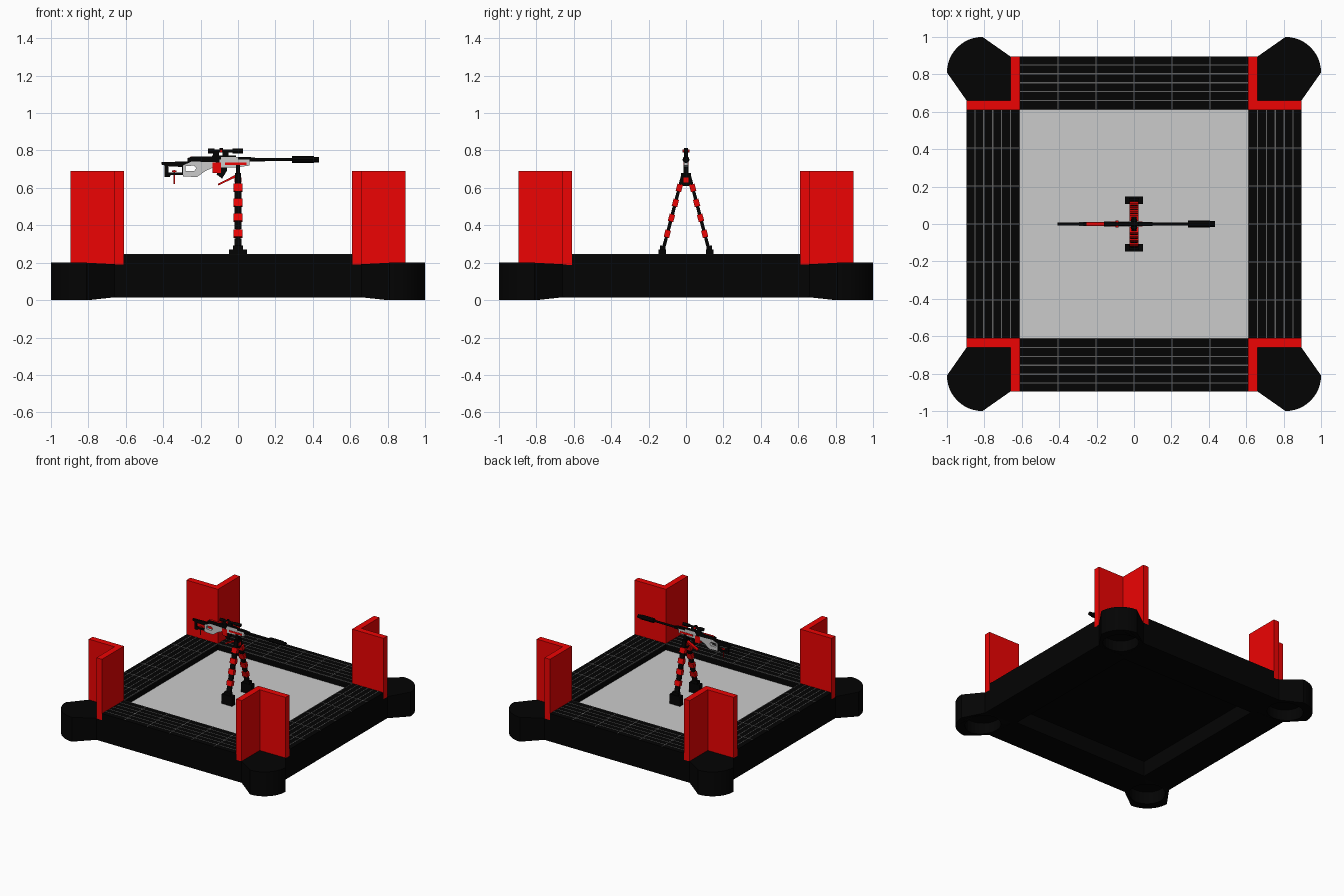
import bpy, math
from mathutils import Vector, Matrix

if "Cube" in bpy.data.objects:
    bpy.data.objects.remove(bpy.data.objects["Cube"])


def material(name, rgb):
    m = bpy.data.materials.new(name)
    m.diffuse_color = (*rgb, 1)
    m.use_nodes = True
    m.node_tree.nodes["Principled BSDF"].inputs["Base Color"].default_value = m.diffuse_color
    return m


BLACK = material("black", (0.001, 0.001, 0.001))
RED = material("red", (0.85, 0.001, 0.001))
DARK = material("line_grey", (0.12, 0.12, 0.12))


def paint(ob, name, mat):
    ob.name = name
    if mat:
        ob.data.materials.append(mat)
    return ob


def box(name, lo, hi, mat=None):
    lo, hi = Vector(lo), Vector(hi)
    bpy.ops.mesh.primitive_cube_add(size=1)
    ob = bpy.context.object
    ob.data.transform(Matrix.Translation((lo + hi) / 2) @ Matrix.Diagonal((*(hi - lo), 1)))
    return paint(ob, name, mat)


def prism(name, loops, lo, hi, mat=None, side=False):
    """Filled outline (later loops are holes), extruded along z, or along y if side."""
    cu = bpy.data.curves.new(name, 'CURVE')
    cu.dimensions, cu.fill_mode = '2D', 'BOTH'
    cu.extrude = (hi - lo) / 2
    for pts in loops:
        sp = cu.splines.new('POLY')
        sp.points.add(len(pts) - 1)
        for p, q in zip(sp.points, pts):
            p.co = (q[0], q[1], 0, 1)
        sp.use_cyclic_u = True
    ob = bpy.data.objects.new(name, cu)
    bpy.context.collection.objects.link(ob)
    bpy.ops.object.select_all(action='DESELECT')
    ob.select_set(True)
    bpy.context.view_layer.objects.active = ob
    bpy.ops.object.convert(target='MESH')
    ob = bpy.context.object
    ob.data.transform(Matrix.Translation((0, 0, (lo + hi) / 2)))
    if side:
        ob.data.transform(Matrix.Rotation(math.pi / 2, 4, 'X'))
    bpy.ops.object.shade_flat()
    return paint(ob, name, mat)


def tube(name, a, b, r, mat=None, sides=12, r2=None):
    a, b = Vector(a), Vector(b)
    bpy.ops.mesh.primitive_cone_add(vertices=sides, radius1=r, radius2=r if r2 is None else r2,
                                    depth=(b - a).length)
    ob = bpy.context.object
    rot = (b - a).to_track_quat('Z', 'Y').to_matrix().to_4x4()
    ob.data.transform(Matrix.Translation((a + b) / 2) @ rot)
    bpy.ops.object.shade_smooth_by_angle(angle=math.radians(40))
    return paint(ob, name, mat)


def square(h):
    return [(-h, -h), (h, -h), (h, h), (-h, h)]


def spin(ob, k):
    ob.data.transform(Matrix.Rotation(k * math.pi / 2, 4, 'Z'))


# Platform frame with notched corners, hollow underneath, and a sunken grey floor
notch = [(0.895, -0.65), (0.895, 0.65), (0.65, 0.65)]
frame = []
for k in range(4):
    c, s = (1, 0, -1, 0)[k], (0, 1, 0, -1)[k]
    frame += [(c * x - s * y, s * x + c * y) for x, y in notch]
prism("platform_frame", [frame, square(0.62)], 0.015, 0.19, BLACK)
box("platform_underside", (-0.62, -0.62, 0.14), (0.62, 0.62, 0.185), BLACK)
box("floor_panel", (-0.612, -0.612, 0.18), (0.612, 0.612, 0.192))

# Corner foot outline and its round socket
arc = [(0.81 + 0.19 * math.cos(t * math.pi / 24), 0.81 + 0.19 * math.sin(t * math.pi / 24))
       for t in range(13)]
foot = [(0.64, 0.64), (0.895, 0.64), (0.895, 0.66)] + arc + [(0.66, 0.895), (0.64, 0.895)]
ring = [(0.8 + 0.135 * math.cos(t * math.pi / 12), 0.8 + 0.135 * math.sin(t * math.pi / 12))
        for t in range(24)]
ell = [(0.61, 0.61), (0.895, 0.61), (0.895, 0.66), (0.66, 0.66), (0.66, 0.895), (0.61, 0.895)]

for k in range(4):
    # Corner feet, slightly tapered toward the platform
    for name, loops, lo, hi in (("corner_foot_socket", [foot, ring], 0, 0.1),
                                ("corner_foot_top", [foot], 0.1, 0.2)):
        ob = prism(name, loops, lo, hi, BLACK)
        for v in ob.data.vertices:
            s = max(0, (0.8 - min(v.co.x, v.co.y)) / 0.14)
            if v.co.z < 0.01:
                v.co.z += 0.015 * s
            elif v.co.z > 0.19:
                v.co.z -= 0.008 * s
        spin(ob, k)
    # Red corner walls
    spin(prism("corner_wall", [ell], 0.188, 0.69, RED), k)
    # Raised side strips with a line grid
    spin(box("side_strip", (-0.611, -0.895, 0.185), (0.611, -0.611, 0.244), BLACK), k)
    for i in range(6):
        x = -0.61 + i * 0.2033
        y = -0.613 - i * 0.0475
        if i:
            spin(box("strip_cross_line", (x - 0.003, -0.893, 0.24), (x + 0.003, -0.611, 0.2455), DARK), k)
        spin(box("strip_long_line", (-0.61, y - 0.003, 0.24), (0.61, y + 0.003, 0.2455), DARK), k)

# Bipod legs with red collars and block feet standing on the sunken floor
box("bipod_hub", (-0.016, -0.027, 0.61), (0.016, 0.027, 0.68), BLACK)
box("bipod_neck", (-0.012, -0.013, 0.67), (0.012, 0.013, 0.73), BLACK)
box("bipod_pin", (-0.018, -0.014, 0.63), (0.018, 0.014, 0.655), RED)
for s in (-1, 1):
    top, bot = Vector((0, s * 0.015, 0.68)), Vector((0, s * 0.122, 0.27))
    at = lambda z: top.lerp(bot, (0.68 - z) / 0.41)
    tilt = Matrix.Rotation(s * math.atan2(0.107, 0.41), 4, 'X')

    def leg_block(name, z, hx, hy, hz, mat):
        ob = box(name, (-hx, -hy, -hz), (hx, hy, hz), mat)
        ob.data.transform(Matrix.Translation(at(z)) @ tilt)

    leg_block("bipod_leg", 0.475, 0.014, 0.008, 0.21, BLACK)
    for z in (0.6, 0.52, 0.44, 0.355):
        leg_block("leg_collar", z, 0.024, 0.015, 0.02, RED)
    for z in (0.56, 0.48, 0.4, 0.31):
        leg_block("leg_sleeve", z, 0.019, 0.009, 0.018, BLACK)
    box("leg_ankle", (-0.027, s * 0.125 - 0.015, 0.265), (0.027, s * 0.125 + 0.015, 0.292), BLACK)
    box("leg_foot", (-0.047, s * 0.126 - 0.02, 0.19), (0.047, s * 0.126 + 0.02, 0.27), BLACK)

# Barrel and muzzle
tube("barrel", (-0.02, 0, 0.751), (0.31, 0, 0.751), 0.009, BLACK, r2=0.008)
tube("muzzle_brake", (0.29, 0, 0.751), (0.405, 0, 0.751), 0.019, BLACK, 8)
tube("muzzle_tip", (0.4, 0, 0.751), (0.434, 0, 0.751), 0.015, BLACK, 8)

# Receiver and fore-end
prism("receiver", [[(-0.27, 0.742), (-0.27, 0.76), (-0.24, 0.768), (0.06, 0.765), (0.1, 0.76),
                    (0.1, 0.744), (-0.05, 0.735)]], -0.011, 0.011, BLACK, True)
prism("fore_end", [[(-0.1, 0.71), (-0.1, 0.752), (0.062, 0.752), (0.062, 0.72), (0, 0.71)]],
      -0.012, 0.012, None, True)
box("fore_end_rail", (-0.07, -0.014, 0.722), (0.045, 0.014, 0.737), RED)
box("receiver_side_plate", (-0.09, -0.0125, 0.752), (0, 0.0125, 0.764))

# Stock with thumb hole, butt frame and rear support
prism("stock", [[(-0.295, 0.662), (-0.295, 0.72), (-0.25, 0.74), (-0.12, 0.745), (-0.12, 0.715),
                 (-0.175, 0.69), (-0.2, 0.672), (-0.22, 0.658)],
                [(-0.28, 0.69), (-0.28, 0.716), (-0.235, 0.72), (-0.222, 0.705), (-0.235, 0.69)]],
      -0.011, 0.011, None, True)
prism("butt_frame", [[(-0.41, 0.725), (-0.41, 0.738), (-0.25, 0.742), (-0.25, 0.73), (-0.29, 0.715),
                      (-0.29, 0.668), (-0.36, 0.668), (-0.365, 0.658), (-0.392, 0.658), (-0.392, 0.72)],
                     [(-0.372, 0.682), (-0.372, 0.716), (-0.3, 0.712), (-0.3, 0.682)]],
      -0.008, 0.008, BLACK, True)
box("rear_support", (-0.344, -0.003, 0.62), (-0.337, 0.003, 0.695), RED)
box("rear_support_cap", (-0.353, -0.005, 0.684), (-0.328, 0.005, 0.692), RED)
box("stock_inlay", (-0.262, -0.008, 0.738), (-0.165, 0.008, 0.763), BLACK)
box("stock_top_stripe", (-0.255, -0.007, 0.76), (-0.16, 0.007, 0.769), RED)

# Magazine, grip and slanted lever
box("magazine", (-0.135, -0.0135, 0.68), (-0.09, 0.0135, 0.735), RED)
prism("grip", [[(-0.115, 0.672), (-0.085, 0.65), (-0.06, 0.69), (-0.06, 0.715), (-0.095, 0.71)]],
      -0.009, 0.009, BLACK, True)
prism("slanted_lever", [[(-0.108, 0.612), (-0.108, 0.621), (-0.01, 0.672), (0, 0.672), (0, 0.662)]],
      -0.012, 0.012, RED, True)

# Scope on its mount
tube("scope_body", (-0.15, 0, 0.797), (0.0, 0, 0.797), 0.009, BLACK)
tube("scope_eyepiece", (-0.16, 0, 0.797), (-0.125, 0, 0.797), 0.013, BLACK)
tube("scope_objective", (-0.03, 0, 0.797), (0.026, 0, 0.797), 0.0125, BLACK)
tube("scope_turret", (-0.09, 0, 0.8), (-0.09, 0, 0.813), 0.01, BLACK)
tube("scope_dial", (-0.09, -0.018, 0.797), (-0.09, 0.018, 0.797), 0.008, RED)
box("scope_rail", (-0.14, -0.008, 0.764), (-0.01, 0.008, 0.772), BLACK)
for x in (-0.115, -0.065):
    box("scope_mount", (x - 0.018, -0.01, 0.765), (x + 0.014, 0.01, 0.795), BLACK)
